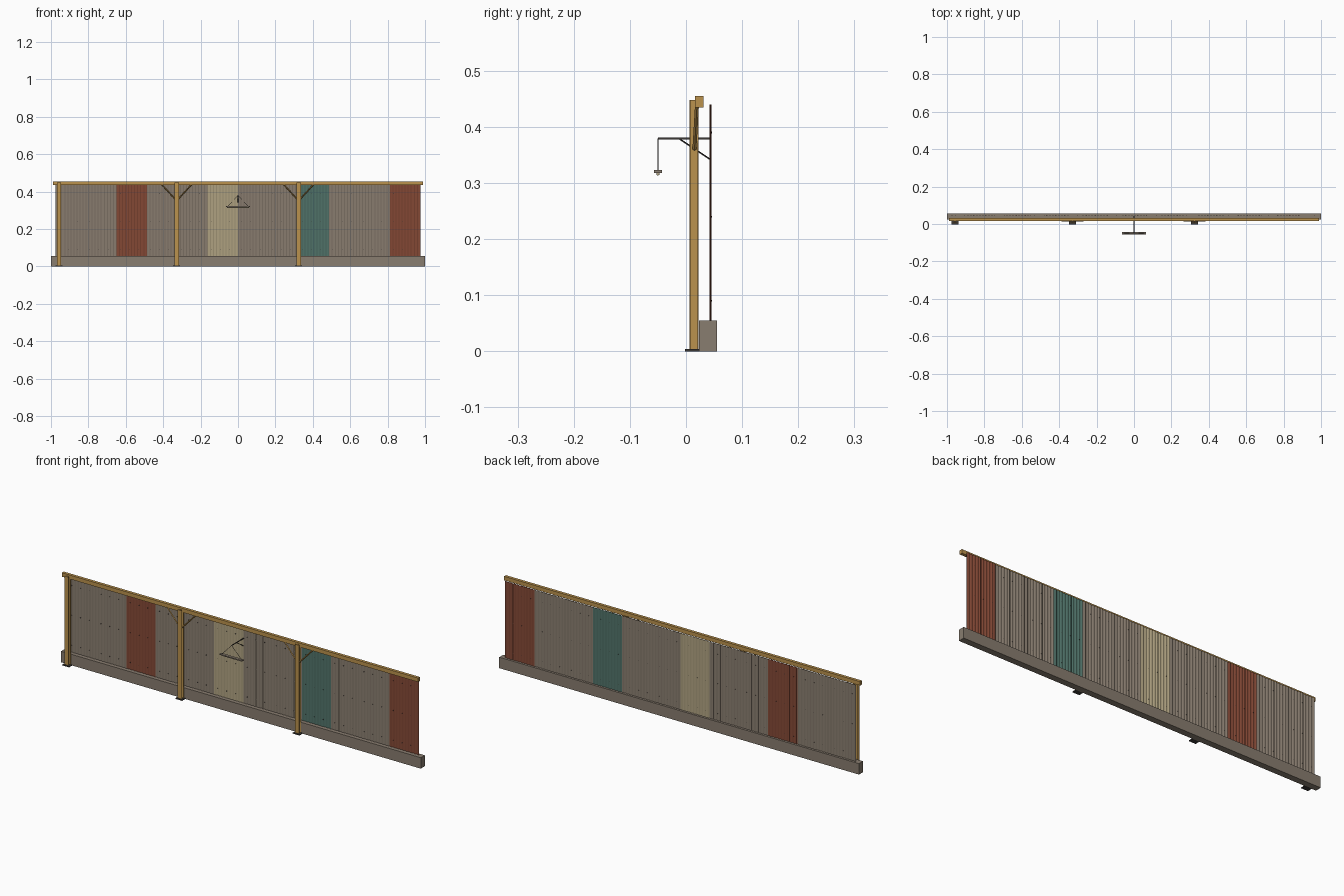
import bpy, bmesh, math
from mathutils import Vector

if "Cube" in bpy.data.objects:
    bpy.data.objects.remove(bpy.data.objects["Cube"])


def mat(name, rgb):
    m = bpy.data.materials.new(name)
    m.diffuse_color = (*rgb, 1)
    m.use_nodes = True
    m.node_tree.nodes["Principled BSDF"].inputs["Base Color"].default_value = m.diffuse_color
    return m


GREY = mat("weathered_grey", (0.25, 0.205, 0.16))
WOOD = mat("ochre_paint", (0.50, 0.29, 0.075))
RED = mat("rust_red", (0.23, 0.065, 0.036))
CREAM = mat("faded_cream", (0.43, 0.36, 0.22))
TEAL = mat("faded_teal", (0.08, 0.17, 0.14))
DARK = mat("dark_steel", (0.045, 0.04, 0.036))


def finish(name, bm, m):
    bmesh.ops.recalc_face_normals(bm, faces=bm.faces)
    me = bpy.data.meshes.new(name)
    bm.to_mesh(me)
    bm.free()
    me.materials.append(m)
    ob = bpy.data.objects.new(name, me)
    bpy.context.collection.objects.link(ob)
    return ob


def box(name, x, y, z, m):
    """Box from (min, max) pairs."""
    bm = bmesh.new()
    bmesh.ops.create_cube(bm, size=1)
    for v in bm.verts:
        v.co = Vector([(r[0] + r[1]) / 2 + c * (r[1] - r[0]) for c, r in zip(v.co, (x, y, z))])
    return finish(name, bm, m)


def rod(name, a, b, r, m, sides=8):
    """Straight bar between two points."""
    a, b = Vector(a), Vector(b)
    d = b - a
    bm = bmesh.new()
    bmesh.ops.create_cone(bm, cap_ends=True, segments=sides, radius1=r, radius2=r, depth=d.length)
    q = Vector((0, 0, 1)).rotation_difference(d)
    for v in bm.verts:
        v.co = q @ v.co + (a + b) / 2
    return finish(name, bm, m)


def extrude(name, pts, z0, z1, m):
    """Closed plan outline pulled upwards."""
    bm = bmesh.new()
    f = bm.faces.new([bm.verts.new((x, y, z0)) for x, y in pts])
    g = bmesh.ops.extrude_face_region(bm, geom=[f])
    for v in g["geom"]:
        if isinstance(v, bmesh.types.BMVert):
            v.co.z = z1
    return finish(name, bm, m)


# concrete plinth and top rail
box("plinth", (-1, 1), (0.023, 0.055), (0, 0.055), GREY)
box("top_rail", (-0.99, 0.99), (0.016, 0.031), (0.435, 0.455), WOOD)

# corrugated sheets with fixing screws
W = 1.95 / 12
WAVES = 10
colours = {2: RED, 5: CREAM, 8: TEAL, 11: RED}
for i in range(12):
    x0 = -0.975 + i * W
    n = WAVES * 6
    wave = [(x0 + W * k / n, 0.0435 + 0.0014 * math.sin(2 * math.pi * k / 6)) for k in range(n + 1)]
    t = 0.0004
    outline = [(x, y - t) for x, y in wave] + [(x, y + t) for x, y in reversed(wave)]
    extrude(f"sheet_{i + 1}", outline, 0.05, 0.44, colours.get(i, GREY))
    bm = bmesh.new()
    for z in (0.09, 0.24, 0.39):
        for k in (1, 4, 7):
            x = x0 + W * (k + 0.25) / WAVES
            ret = bmesh.ops.create_cone(bm, cap_ends=True, segments=6, radius1=0.0015,
                                        radius2=0.0015, depth=0.0045)
            for v in ret["verts"]:
                v.co = Vector((x + v.co.x, 0.0437 + v.co.z, z + v.co.y))
    finish(f"screws_{i + 1}", bm, DARK)

# H-section posts on foot plates, with knee braces on the inner two
H, F, WEB = 0.0115, 0.0025, 0.002
for i, px in enumerate((-0.957, -0.328, 0.324)):
    ya, yb = 0.006, 0.0225
    half = [(H, ya), (H, ya + F), (WEB, ya + F), (WEB, yb - F), (H, yb - F), (H, yb)]
    pts = [(px + x, y) for x, y in half] + [(px - x, y) for x, y in reversed(half)]
    extrude(f"post_{i + 1}", pts, 0.003, 0.448, WOOD)
    box(f"foot_plate_{i + 1}", (px - 0.019, px + 0.019), (-0.002, 0.026), (0, 0.004), DARK)
    if i:
        for s, side in ((-1, "left"), (1, "right")):
            rod(f"knee_brace_{i + 1}_{side}", (px + s * 0.008, 0.015, 0.36),
                (px + s * 0.08, 0.0195, 0.438), 0.0035, WOOD, 4)

# lamp bracket reaching out from the fence
box("lamp_arm", (-0.002, 0.002), (-0.05, 0.043), (0.378, 0.381), DARK)
rod("lamp_arm_brace", (0, -0.012, 0.379), (0, 0.042, 0.343), 0.0014, DARK)
for s, side in ((-1, "left"), (1, "right")):
    rod(f"lamp_cord_{side}", (0, -0.05, 0.379), (s * 0.055, -0.05, 0.322), 0.0009, DARK, 6)

# hanging strip lamp
box("lamp_housing", (-0.063, 0.063), (-0.057, -0.043), (0.318, 0.323), GREY)
rod("lamp_tube", (-0.058, -0.05, 0.3165), (0.058, -0.05, 0.3165), 0.003, CREAM, 10)
